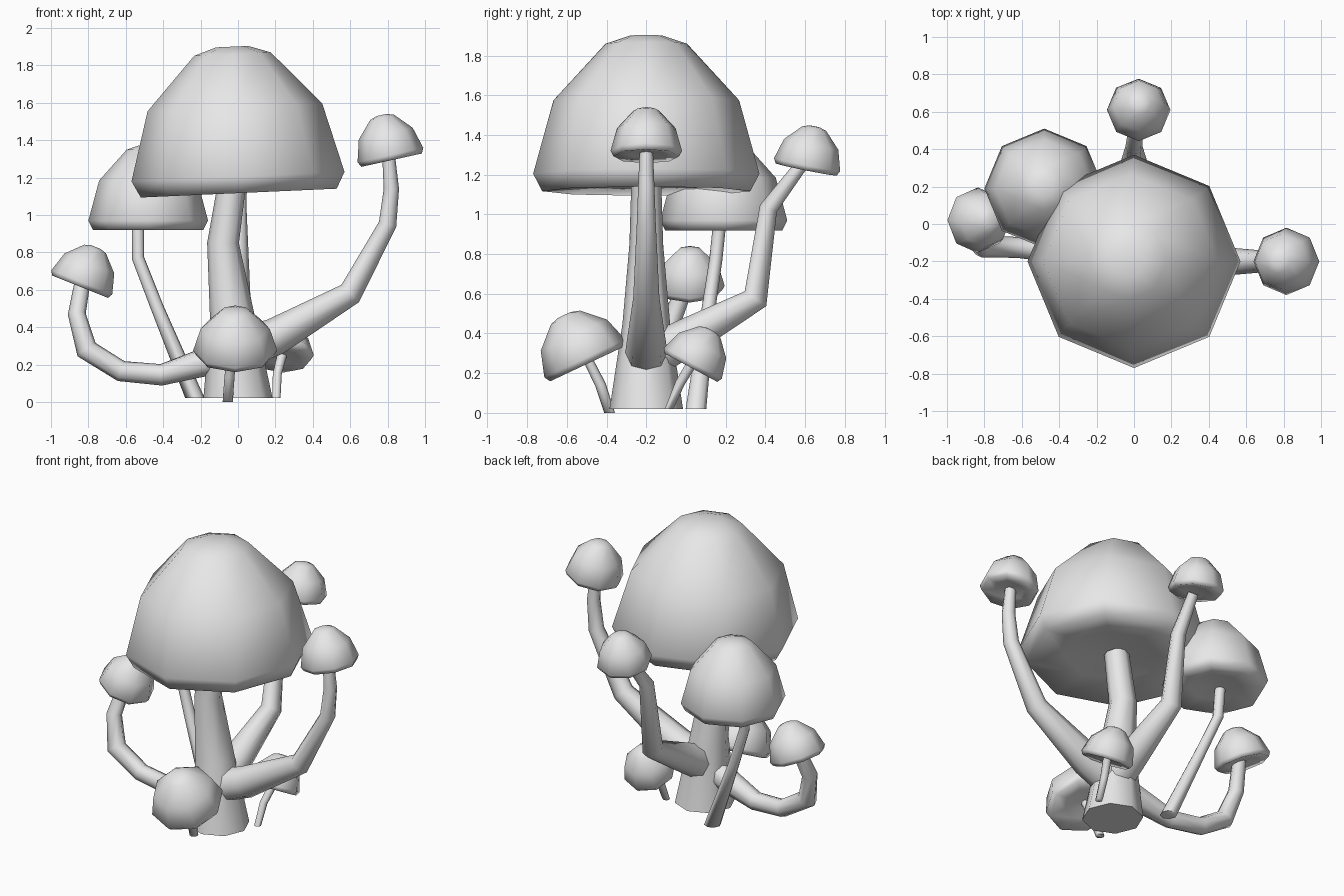
import bpy
import bmesh
import math
from mathutils import Vector

SIDES = 8
UP = Vector((0, 0, 1))

cube = bpy.data.objects.get("Cube")
if cube:
    bpy.data.objects.remove(cube, do_unlink=True)

grey = bpy.data.materials.new("plain grey")
grey.use_nodes = True
grey.diffuse_color = (0.8, 0.8, 0.8, 1)
grey.node_tree.nodes["Principled BSDF"].inputs["Base Color"].default_value = (0.8, 0.8, 0.8, 1)


def loft(name, rings):
    """Skin a closed tube through rings given as (centre, axis, radius)."""
    bm = bmesh.new()
    loops = []
    for centre, axis, radius in rings:
        turn = UP.rotation_difference(axis)
        loop = []
        for i in range(SIDES):
            a = math.tau * i / SIDES
            spoke = Vector((math.cos(a), math.sin(a), 0)) * radius
            loop.append(bm.verts.new(centre + turn @ spoke))
        loops.append(loop)
    for low, high in zip(loops, loops[1:]):
        for i in range(SIDES):
            j = (i + 1) % SIDES
            bm.faces.new((low[i], low[j], high[j], high[i]))
    bm.faces.new(loops[0][::-1])
    bm.faces.new(loops[-1])
    bmesh.ops.recalc_face_normals(bm, faces=bm.faces)
    mesh = bpy.data.meshes.new(name)
    bm.to_mesh(mesh)
    bm.free()
    mesh.materials.append(grey)
    mesh.shade_smooth()
    mesh.set_sharp_from_angle(angle=math.radians(80))
    obj = bpy.data.objects.new(name, mesh)
    bpy.context.collection.objects.link(obj)


# Dome outline from the hollow underside, round the rim, to the crown:
# (radius, height) relative to the rim
DOME = [(0.12, -0.05), (0.5, -0.09), (0.92, -0.155), (1, 0),
        (0.82, 0.65), (0.36, 1.15), (0.15, 1.22)]


def cap(name, centre, radius, lean, stretch=1.0):
    axis = Vector((lean[0], lean[1], 1)).normalized()
    loft(name, [(Vector(centre) + axis * h * radius * stretch, axis, r * radius)
                for r, h in DOME])


def stem(name, path, grounded=True):
    """Tapered stalk through (x, y, z, radius) points."""
    pts = [Vector(p[:3]) for p in path]
    rings = []
    for i, p in enumerate(pts):
        before = (p - pts[i - 1]).normalized() if i else Vector()
        after = (pts[i + 1] - p).normalized() if i + 1 < len(pts) else Vector()
        axis = (before + after).normalized()
        if grounded and i == 0:
            axis = UP
        rings.append((p, axis, path[i][3]))
    loft(name, rings)


# Caps
cap("main_cap", (0, -0.2, 1.205), 0.57, (-0.045, 0))
cap("second_cap", (-0.48, 0.19, 0.97), 0.32, (0, 0), 1.03)
cap("left_branch_cap", (0.815, -0.2, 1.32), 0.18, (-0.22, 0))
cap("back_branch_cap", (0.025, 0.61, 1.25), 0.17, (0.03, 0.2), 0.95)
cap("curled_branch_cap", (-0.835, 0.02, 0.64), 0.175, (0.4, 0), 0.95)
cap("front_small_cap", (-0.015, -0.51, 0.275), 0.225, (0, -0.47), 0.88)
cap("back_small_cap", (0.24, 0.035, 0.25), 0.165, (0, 0.54), 0.95)

# Stalks that rise from the ground
stem("main_stem", [(0, -0.2, 0.02, 0.185), (-0.03, -0.2, 0.45, 0.12),
                   (-0.08, -0.2, 0.85, 0.085), (-0.03, -0.2, 1.18, 0.075)])
stem("second_stem", [(-0.23, 0.05, 0.02, 0.052), (-0.43, 0.11, 0.5, 0.035),
                     (-0.535, 0.15, 0.77, 0.033), (-0.535, 0.17, 0.96, 0.033)])
stem("front_small_stem", [(-0.055, -0.385, 0, 0.027), (-0.045, -0.43, 0.14, 0.027),
                          (-0.03, -0.5, 0.28, 0.024)])
stem("back_small_stem", [(0.205, -0.085, 0.02, 0.022), (0.21, -0.03, 0.15, 0.024),
                         (0.235, 0.03, 0.25, 0.026)])

# Branches that grow out of the main stem
stem("left_branch", [(-0.02, -0.2, 0.27, 0.11), (0.2, -0.2, 0.35, 0.1),
                     (0.6, -0.2, 0.58, 0.066), (0.8, -0.2, 0.95, 0.048),
                     (0.82, -0.2, 1.14, 0.041), (0.805, -0.2, 1.32, 0.034)], False)
stem("back_branch", [(0, -0.2, 0.27, 0.11), (0, 0, 0.38, 0.095),
                     (0, 0.35, 0.575, 0.066), (0, 0.415, 1.03, 0.046),
                     (0.015, 0.575, 1.24, 0.033)], False)
stem("curled_branch", [(-0.02, -0.2, 0.26, 0.09), (-0.41, -0.15, 0.145, 0.058),
                       (-0.625, -0.125, 0.165, 0.056), (-0.81, -0.12, 0.28, 0.06),
                       (-0.862, -0.07, 0.47, 0.048), (-0.83, 0, 0.65, 0.042)], False)
